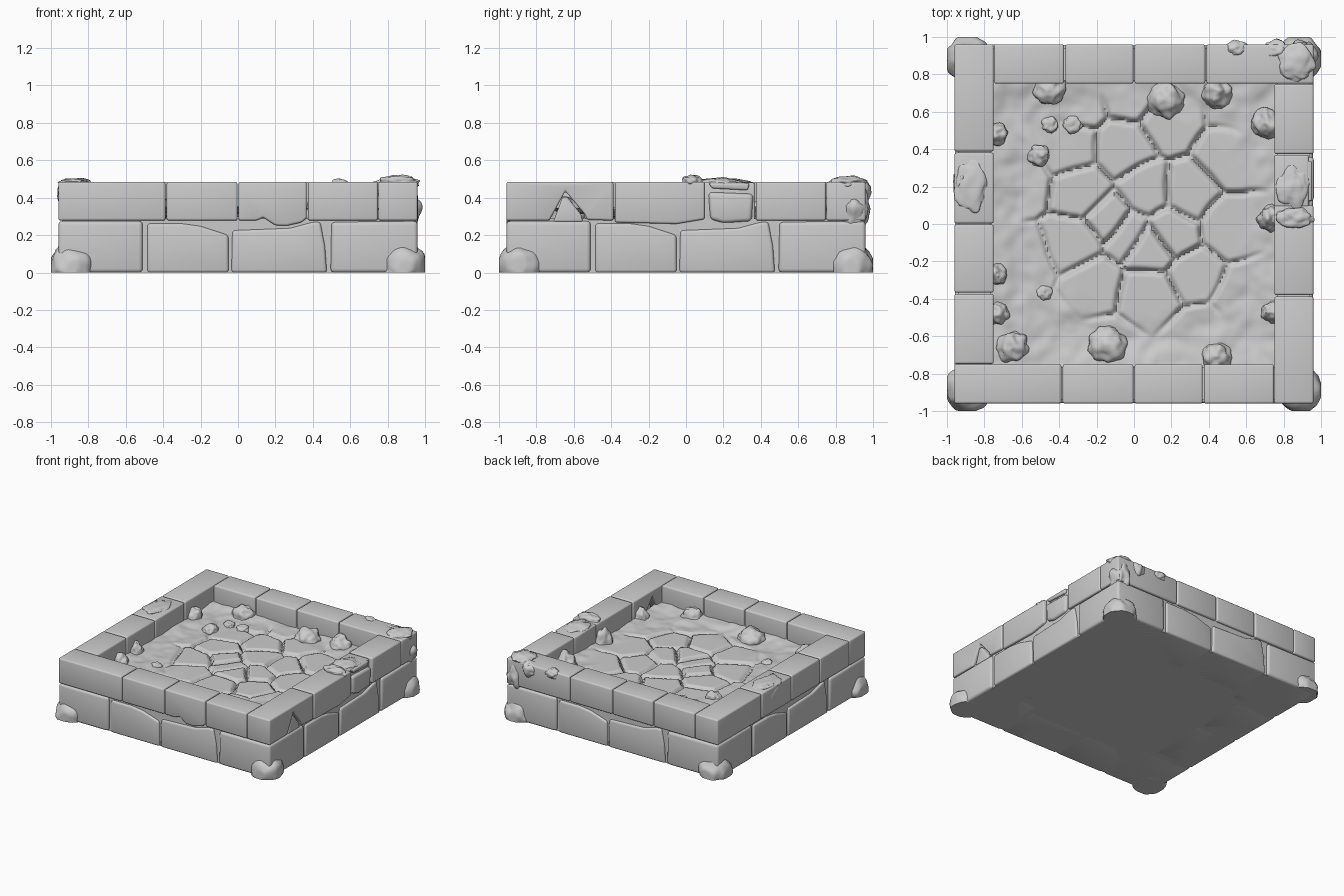
import bpy, bmesh, math
from mathutils import Vector, Matrix, noise

if "Cube" in bpy.data.objects:
    bpy.data.objects.remove(bpy.data.objects["Cube"])


def finish(bm, name, angle=40):
    bmesh.ops.recalc_face_normals(bm, faces=bm.faces[:])
    me = bpy.data.meshes.new(name)
    bm.to_mesh(me)
    bm.free()
    ob = bpy.data.objects.new(name, me)
    bpy.context.collection.objects.link(ob)
    bpy.ops.object.select_all(action='DESELECT')
    bpy.context.view_layer.objects.active = ob
    ob.select_set(True)
    bpy.ops.object.shade_smooth_by_angle(angle=math.radians(angle))
    return ob


def block(name, side, profile, d0, d1, bevel=0.012):
    """Stone from a face outline (along wall, z), spanning depth d0..d1; side 0-3 = front, right, back, left."""
    bm = bmesh.new()
    face = bm.faces.new([bm.verts.new((u, -d1, z)) for u, z in profile])
    ext = bmesh.ops.extrude_face_region(bm, geom=[face])
    moved = [g for g in ext['geom'] if isinstance(g, bmesh.types.BMVert)]
    bmesh.ops.translate(bm, verts=moved, vec=(0, d1 - d0, 0))
    if face.is_valid and len(face.edges[0].link_faces) < 2:
        bm.faces.new(face.verts)
    bmesh.ops.bevel(bm, geom=bm.edges[:], offset=bevel, segments=3, profile=0.5,
                    affect='EDGES', clamp_overlap=True)
    bmesh.ops.rotate(bm, verts=bm.verts[:], cent=(0, 0, 0),
                     matrix=Matrix.Rotation(side * math.pi / 2, 3, 'Z'))
    finish(bm, name)


def blob(name, loc, size, zmin=-1, rough=0.2, freq=1.8):
    """Lumpy rounded clod, flattened below zmin and kept inside the footprint."""
    bm = bmesh.new()
    bmesh.ops.create_icosphere(bm, subdivisions=4, radius=1)
    off = Vector(loc) * 7
    for v in bm.verts:
        k = 1 + rough * noise.noise(v.co * freq + off) + rough * 0.3 * noise.noise(v.co * 4 + off)
        p = Vector(loc) + Vector((v.co[i] * size[i] * k for i in range(3)))
        p.x = max(-1, min(1, p.x))
        p.y = max(-1, min(1, p.y))
        p.z = max(zmin, p.z)
        v.co = p
    finish(bm, name, 60)


# Mortar core behind the blocks
bm = bmesh.new()
bmesh.ops.create_cube(bm, size=1, matrix=Matrix.Translation((0, 0, 0.145)) @ Matrix.Diagonal((1.88, 1.88, 0.29, 1)))
finish(bm, "mortar_core")

# Lower course: corner block and two middle blocks, repeated on four sides
for s in range(4):
    block(f"lower_corner_{s}", s, [(0.495, 0), (0.96, 0), (0.96, 0.275), (0.5, 0.27)], 0.51, 0.96, 0.02)
    block(f"lower_left_{s}", s, [(-0.485, 0), (-0.05, 0), (-0.052, 0.2), (-0.2, 0.248), (-0.3, 0.262), (-0.485, 0.262)],
          0.6, 0.957, 0.015)
    block(f"lower_right_{s}", s, [(-0.035, 0), (0.475, 0), (0.465, 0.14), (0.44, 0.27), (0.4, 0.27),
                                  (0.28, 0.237), (-0.03, 0.225)], 0.6, 0.957, 0.015)

# Upper course: pinwheel of four blocks per side, with a few worn outlines
T, B = 0.485, 0.278
worn = {
    (0, 2): [(0.003, B), (0.1, B), (0.135, 0.295), (0.2, 0.252), (0.26, 0.25), (0.34, 0.268),
             (0.367, 0.29), (0.367, T), (0.003, T)],
    (1, 0): [(-0.96, B), (-0.73, B), (-0.645, 0.435), (-0.54, 0.31), (-0.53, 0.282), (-0.388, B), (-0.388, T), (-0.96, T)],
    (1, 1): [(-0.38, 0.268), (-0.05, 0.26), (0.1, 0.285), (0.1, T), (-0.38, T)],
}
spans = [(-0.96, -0.388), (-0.381, -0.003), (0.003, 0.367), (0.374, 0.748)]
for s in range(4):
    for i, (a, b) in enumerate(spans):
        if (s, i) == (1, 2):
            continue
        block(f"upper_block_{s}_{i}", s, worn.get((s, i), [(a, B), (b, B), (b, T), (a, T)]), 0.75, 0.96)

# Broken stones on the right wall
block("chip_triangle", 1, [(-0.71, 0.27), (-0.55, 0.27), (-0.56, 0.31), (-0.635, 0.405), (-0.66, 0.405)], 0.8, 0.95)
block("broken_back", 1, [(0.09, 0.27), (0.37, 0.28), (0.37, T - 0.005), (0.09, T)], 0.75, 0.935)
block("broken_face", 1, [(0.13, 0.285), (0.2, 0.265), (0.35, 0.275), (0.36, 0.42), (0.12, 0.43)], 0.8, 0.962, 0.02)
block("broken_strip", 1, [(0.14, 0.45), (0.33, 0.44), (0.34, 0.478), (0.12, 0.478)], 0.85, 0.952, 0.01)

# Paved floor: irregular stones with grooves, fading into packed earth near the walls
sites = [Vector(p) for p in [
    (-0.27, 0.17), (-0.12, 0.03), (-0.04, -0.03), (0.1, -0.13), (0.06, 0.17), (0.3, 0.17), (0.5, 0.36),
    (-0.33, -0.1), (-0.22, -0.33), (0.09, -0.38), (0.33, -0.26), (0.2, -0.06), (0.5, -0.02), (-0.06, 0.4),
    (0.2, 0.55), (-0.35, 0.42), (-0.62, 0.22), (0.58, -0.38), (-0.6, -0.2), (-0.3, 0.65), (0.55, 0.64),
    (-0.15, -0.66), (0.35, -0.6), (-0.5, -0.55), (-0.03, 0.7)]]


def floor_height(x, y):
    w = Vector((x, y, 0))
    p = Vector((x + 0.02 * noise.noise(w * 5), y + 0.02 * noise.noise(w * 5 + Vector((9, 3, 1)))))
    d = sorted(((p - s).length, i) for i, s in enumerate(sites))
    (d1, i), (d2, j) = d[0], d[1]
    edge = (d2 * d2 - d1 * d1) / (2 * (sites[i] - sites[j]).length)
    fade = max(0, min(1, (0.68 - math.hypot(x + (-0.06), y - 0.06)) / 0.15))
    stone = min(1, edge / 0.025)
    stone = stone * stone * (3 - 2 * stone)
    tilt = 0.012 * math.sin(i * 2.4) * 0.5
    earth = 0.326 + 0.014 * noise.noise(w * 6) + 0.008 * noise.noise(w * 14)
    wall = max(0, max(abs(x), abs(y)) - 0.62) * 0.12
    return fade * (0.298 + (0.032 + tilt) * stone) + (1 - fade) * (earth + wall)


N = 130
bm = bmesh.new()
bmesh.ops.create_grid(bm, x_segments=N, y_segments=N, size=0.77)
for v in bm.verts:
    v.co.z = floor_height(v.co.x, v.co.y)
finish(bm, "paved_floor", 60)

# Rubble on the floor: x, y, radius, height
for n, (x, y, r, h) in enumerate([
        (-0.45, 0.72, 0.085, 0.09), (0.17, 0.66, 0.095, 0.09), (0.44, 0.7, 0.08, 0.09), (0.71, 0.54, 0.08, 0.12),
        (-0.51, 0.37, 0.06, 0.055), (-0.73, 0.48, 0.06, 0.09), (-0.65, -0.66, 0.085, 0.08), (-0.14, -0.65, 0.105, 0.08),
        (0.44, -0.71, 0.08, 0.08), (0.74, -0.47, 0.06, 0.09), (0.73, 0.03, 0.07, 0.12), (-0.73, -0.27, 0.055, 0.09),
        (-0.73, -0.48, 0.06, 0.08), (-0.48, -0.37, 0.04, 0.03), (-0.45, 0.53, 0.045, 0.03), (-0.33, 0.53, 0.05, 0.03)]):
    blob(f"rubble_{n}", (x, y, 0.32), (r, r, h), 0.25, 0.25)

# Earth mounds at the four bottom corners
for sx in (-1, 1):
    for sy in (-1, 1):
        blob(f"corner_mound_{sx}_{sy}", (sx * 0.885, sy * 0.885, 0.025), (0.125, 0.125, 0.13), 0, 0.12)

# Moss and crust on the rim
for n, (loc, size) in enumerate([
        ((0.87, 0.86, 0.48), (0.1, 0.1, 0.035)), ((0.76, 0.93, 0.44), (0.06, 0.055, 0.06)),
        ((0.55, 0.94, 0.46), (0.06, 0.04, 0.04)), ((0.9, 0.9, 0.34), (0.075, 0.08, 0.12)),
        ((-0.87, 0.2, 0.48), (0.085, 0.14, 0.025)), ((0.86, 0.03, 0.48), (0.1, 0.055, 0.04)),
        ((0.85, 0.19, 0.475), (0.09, 0.11, 0.03)), ((-0.93, 0.22, 0.42), (0.035, 0.09, 0.08))]):
    blob(f"rim_moss_{n}", loc, size, -1, 0.25)
